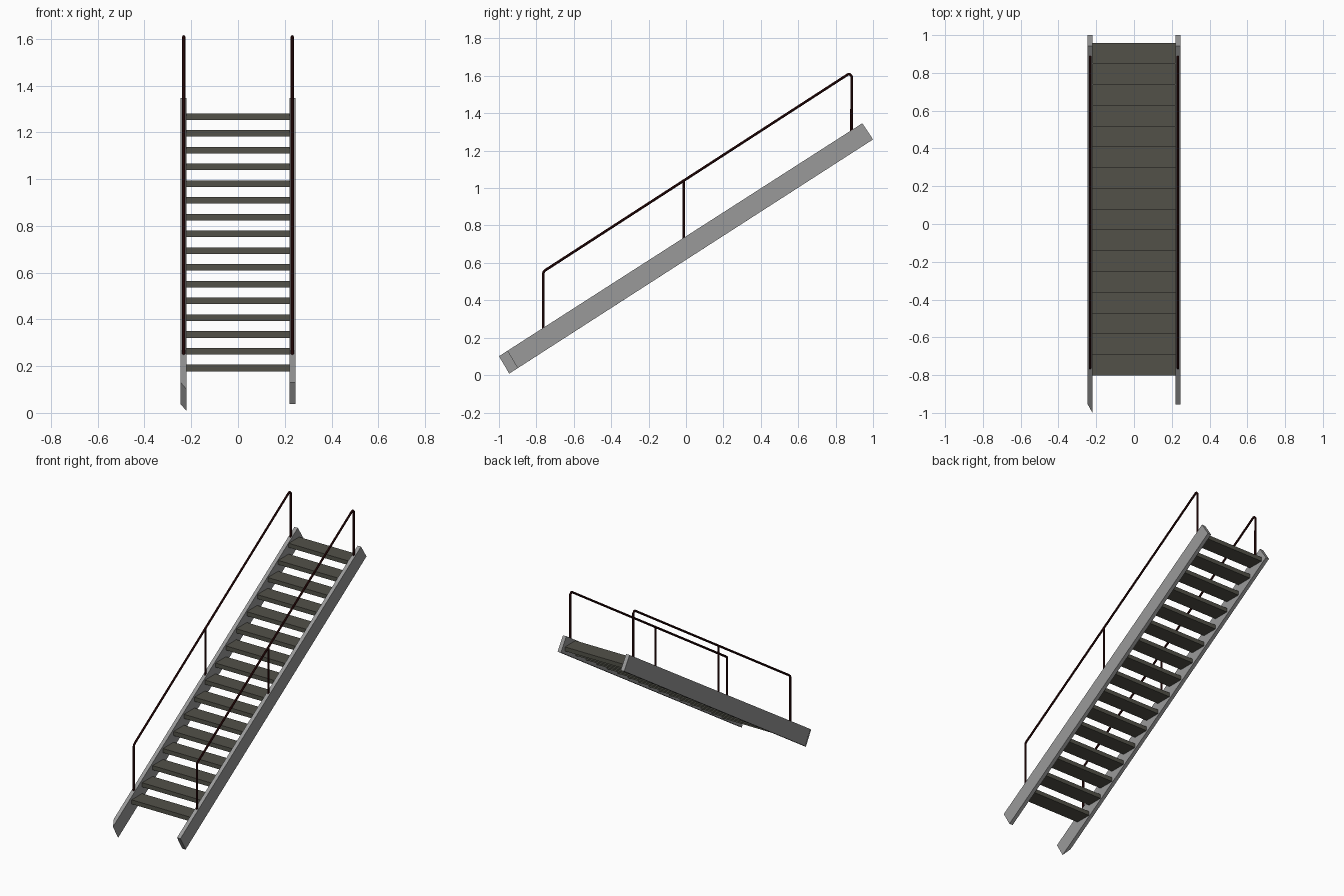
import bpy
import bmesh
from mathutils import Vector

cube = bpy.data.objects.get("Cube")
if cube:
    bpy.data.objects.remove(cube, do_unlink=True)


def material(name, rgb):
    mat = bpy.data.materials.new(name)
    mat.use_nodes = True
    mat.diffuse_color = (*rgb, 1)
    mat.node_tree.nodes["Principled BSDF"].inputs["Base Color"].default_value = (*rgb, 1)
    return mat


GREY = material("steel grey", (0.32, 0.32, 0.32))
OLIVE = material("olive grey", (0.085, 0.083, 0.066))
RED = material("dark red", (0.032, 0.004, 0.004))


def link(name, data, mat):
    obj = bpy.data.objects.new(name, data)
    bpy.context.collection.objects.link(obj)
    data.materials.append(mat)
    return obj


def loft(name, section_a, section_b, mat):
    """Solid between two matching cross-sections."""
    bm = bmesh.new()
    a = [bm.verts.new(p) for p in section_a]
    b = [bm.verts.new(p) for p in section_b]
    bm.faces.new(a)
    bm.faces.new(b)
    for i in range(len(a)):
        j = (i + 1) % len(a)
        bm.faces.new((a[i], a[j], b[j], b[i]))
    bmesh.ops.recalc_face_normals(bm, faces=bm.faces)
    mesh = bpy.data.meshes.new(name)
    bm.to_mesh(mesh)
    bm.free()
    return link(name, mesh, mat)


def tube(name, points, radius):
    """Round bar along a path, turned into a smooth mesh."""
    curve = bpy.data.curves.new(name, "CURVE")
    curve.dimensions = "3D"
    curve.bevel_depth = radius
    curve.bevel_resolution = 2
    curve.use_fill_caps = True
    spline = curve.splines.new("POLY")
    spline.points.add(len(points) - 1)
    for point, co in zip(spline.points, points):
        point.co = (*co, 1)
    obj = link(name, curve, RED)
    bpy.ops.object.select_all(action="DESELECT")
    obj.select_set(True)
    bpy.context.view_layer.objects.active = obj
    bpy.ops.object.convert(target="MESH")
    bpy.ops.object.shade_smooth_by_angle()


SLOPE = 0.645
INNER, OUTER = 0.22, 0.245


# Stringers: sloping boards, the right one mitred at its foot
def board_section(x, extra):
    return [Vector((x, y, z)) for y, z in (
        (-0.955 - extra, 0.13 - extra * SLOPE), (-0.9 - extra, 0.037 - extra * SLOPE),
        (1.0, 1.26), (0.943, 1.347))]


for side, sign, foot in (("left", 1, 0), ("right", -1, 0.045)):
    loft(side + "_stringer", board_section(sign * OUTER, 0),
         board_section(sign * INNER, foot), GREY)

# Treads
GOING, RISE = 0.11, 0.0717
for i in range(16):
    y, top = -0.803 + i * GOING, 0.206 + i * RISE
    section = ((y, top - 0.028), (y + GOING, top - 0.028), (y + GOING, top), (y, top))
    loft(f"tread_{i + 1}", [(-INNER, *p) for p in section],
         [(INNER, *p) for p in section], OLIVE)

# Handrails with bent ends and a middle post
for side, x in (("left", 0.232), ("right", -0.232)):
    path = ((-0.763, 0.24), (-0.763, 0.545), (-0.76, 0.554), (-0.752, 0.561),
            (0.866, 1.608), (0.876, 1.609), (0.885, 1.598), (0.885, 1.3))
    tube(side + "_handrail", [(x, *p) for p in path], 0.007)
    tube(side + "_middle_post", [(x, -0.012, 0.73), (x, -0.012, 1.038)], 0.006)
